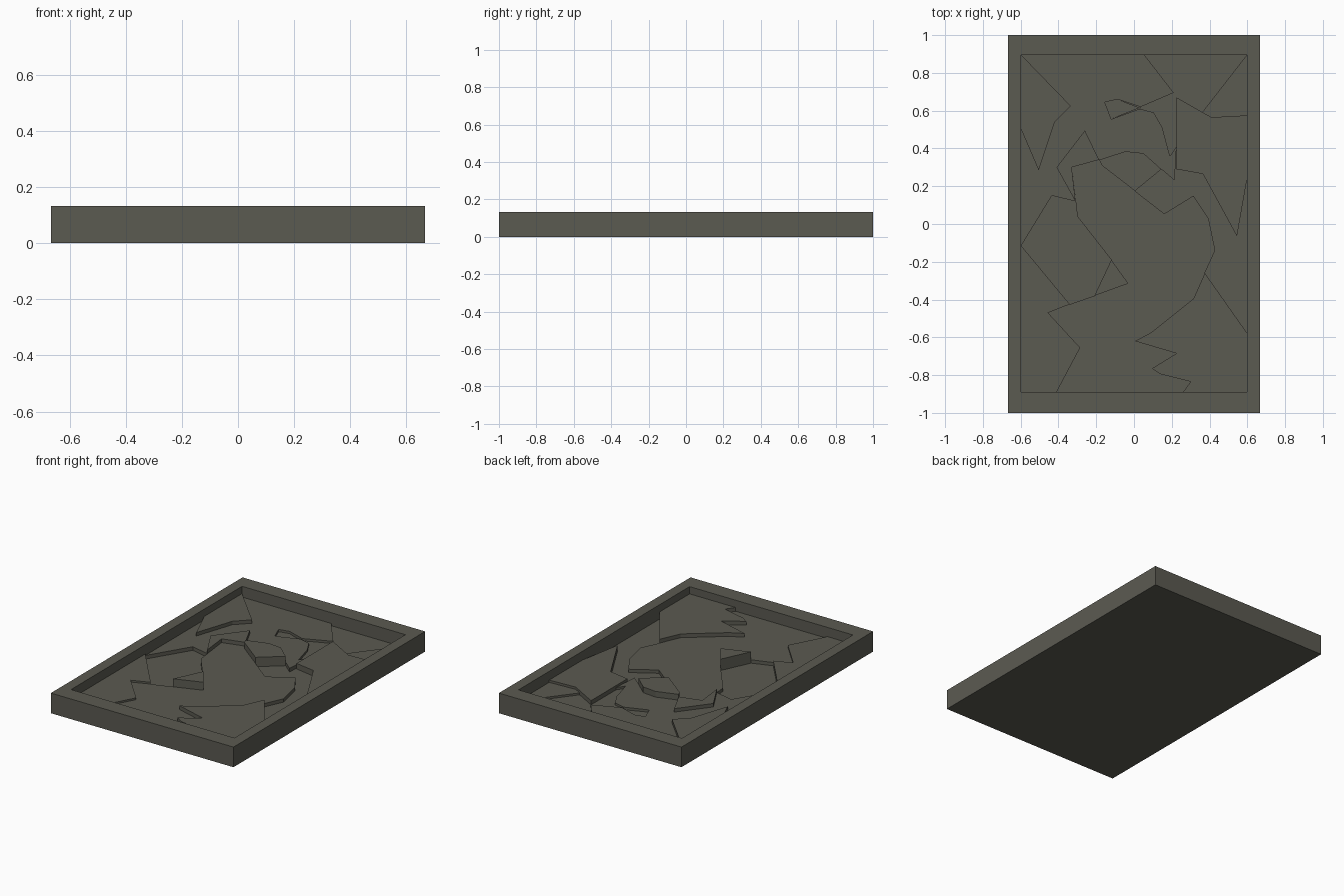
import bpy, bmesh

if "Cube" in bpy.data.objects:
    bpy.data.objects.remove(bpy.data.objects["Cube"])

mat = bpy.data.materials.new("olive_grey")
mat.diffuse_color = (0.105, 0.103, 0.083, 1)
mat.use_nodes = True
mat.node_tree.nodes["Principled BSDF"].inputs["Base Color"].default_value = mat.diffuse_color

FLOOR = 0.038            # lowest recess level
X, Y0, Y1 = 0.597, -0.89, 0.895   # recess limits


def prism(name, pts, top, bottom=FLOOR):
    """Flat-topped plate extruded from an outline."""
    bm = bmesh.new()
    face = bm.faces.new([bm.verts.new((x, y, bottom)) for x, y in pts])
    ext = bmesh.ops.extrude_face_region(bm, geom=[face], use_keep_orig=True)
    for v in ext["geom"]:
        if isinstance(v, bmesh.types.BMVert):
            v.co.z = top
    bmesh.ops.triangulate(bm, faces=[f for f in bm.faces if len(f.verts) > 4])
    bmesh.ops.recalc_face_normals(bm, faces=bm.faces)
    me = bpy.data.meshes.new(name)
    bm.to_mesh(me)
    bm.free()
    me.materials.append(mat)
    ob = bpy.data.objects.new(name, me)
    bpy.context.collection.objects.link(ob)
    return ob


# Tray: outer block with the floor inset and pushed down
tray = prism("tray", [(-.667, -1), (.667, -1), (.667, 1), (-.667, 1)], 0.133, 0)
bm = bmesh.new()
bm.from_mesh(tray.data)
bm.faces.ensure_lookup_table()
top = max(bm.faces, key=lambda f: f.calc_center_median().z)
bmesh.ops.inset_region(bm, faces=[top], thickness=0.07)
for v in top.verts:
    v.co.x = X if v.co.x > 0 else -X
    v.co.y = Y1 if v.co.y > 0 else Y0
ext = bmesh.ops.extrude_discrete_faces(bm, faces=[top])
for v in ext["faces"][0].verts:
    v.co.z = FLOOR
bm.to_mesh(tray.data)
bm.free()

# Upper field, running between the corner shard and the arch
prism("upper_field", [(-X, Y1), (.055, Y1), (.21, .695), (.035, .62),
      (-.085, .66), (-.155, .645), (-.12, .555), (.03, .61), (.105, .59),
      (.15, .51), (.19, .36), (.225, .41), (.215, .23), (.145, .29),
      (.05, .375), (-.045, .385), (-.185, .34), (-.26, .495), (-.41, .3),
      (-.31, .12), (-.435, .15), (-X, -.115)], 0.062)

# Low top-right wedge and notch
prism("top_wedge", [(.055, Y1), (.21, .695), (.035, .62), (.03, .61),
      (.105, .59), (.15, .51), (.19, .36), (X, Y1)], 0.047)
prism("notch_floor", [(.03, .615), (-.085, .66), (-.155, .645), (-.12, .555)], 0.047)

# Corner shard, left shard and arch plate
prism("corner_shard", [(-X, Y1), (-.335, .625), (-.42, .54), (-.505, .285),
      (-X, .5)], 0.085)
prism("left_shard", [(-.26, .495), (-.41, .3), (-.31, .12), (-.33, .3),
      (-.185, .34)], 0.085)
prism("arch_plate", [(-.185, .34), (-.045, .385), (.05, .375), (.145, .29),
      (.005, .175), (-.17, .31)], 0.1)

# Right side shards
prism("right_shard", [(.225, .67), (.225, .29), (.365, .265), (.545, -.065),
      (X, .23), (X, .575), (.41, .565)], 0.075)
prism("right_corner", [(X, Y1), (X, .575), (.41, .565), (.36, .59)], 0.06)

# Central plate running to the bottom edge
prism("central_plate", [(-.33, .3), (-.185, .34), (-.17, .31), (.005, .175),
      (.16, .055), (.315, .15), (.395, .03), (.43, -.14), (.375, -.26),
      (.315, -.395), (.09, -.575), (.005, -.62), (.225, -.685), (.095, -.765),
      (.14, -.795), (.3, -.835), (.26, Y0), (-.41, Y0), (-.285, -.655),
      (-.455, -.47), (-.34, -.425), (-.21, -.38), (-.03, -.315),
      (-.12, -.19), (-.3, .04)], 0.06)
prism("centre_wedge", [(-.12, -.19), (-.03, -.315), (-.21, -.38)], 0.113)

# Lower corners
prism("lower_left_plate", [(-X, -.115), (-.34, -.425), (-.455, -.47),
      (-.285, -.655), (-.41, Y0), (-X, Y0)], 0.072)
prism("lower_right_plate", [(.375, -.26), (.315, -.395), (.09, -.575),
      (.005, -.62), (.225, -.685), (.095, -.765), (.14, -.795), (.3, -.835),
      (.26, Y0), (X, Y0), (X, -.575)], 0.085)
